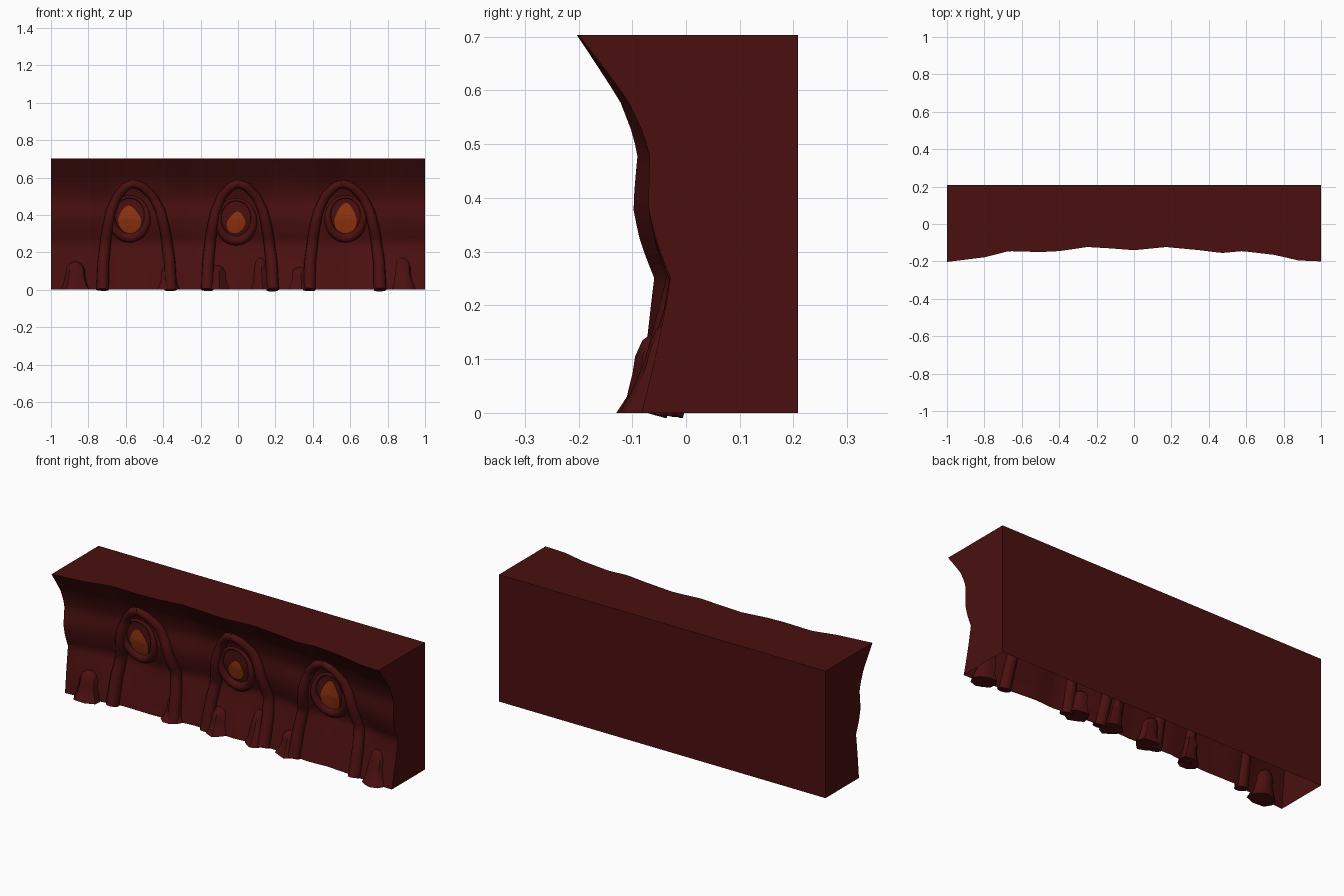
import bpy, bmesh, math, random
from mathutils import Vector

random.seed(4)
cube = bpy.data.objects.get("Cube")
if cube:
    bpy.data.objects.remove(cube, do_unlink=True)


def material(name, colour):
    m = bpy.data.materials.new(name)
    m.use_nodes = True
    m.diffuse_color = (*colour, 1)
    m.node_tree.nodes["Principled BSDF"].inputs["Base Color"].default_value = (*colour, 1)
    return m


FLESH = material("dark red flesh", (0.07, 0.005, 0.005))
GLOW = material("burnt orange", (0.30, 0.036, 0.005))
BACK, TOP = 0.208, 0.703

# Front face: height profile, and how far the top edge is set back along the length
PROFILE = [(0, -.085), (.1, -.06), (.18, -.04), (.25, -.025), (.32, -.05), (.38, -.065),
           (.48, -.066), (.52, -.08), (.58, -.11), (.64, -.155), (TOP, -.203)]
SETBACK = [(-1, 0), (-.8, .025), (-.67, .058), (-.5, .053), (-.4, .058), (-.25, .08),
           (-.13, .073), (0, .063), (.17, .08), (.35, .063), (.47, .048), (.58, .058),
           (.75, .038), (.88, .008), (1, .003)]


def lerp(table, t):
    for (a, u), (b, v) in zip(table, table[1:]):
        if t <= b:
            return u + (v - u) * max(0, t - a) / (b - a)
    return table[-1][1]


def wall_y(x, z):
    bulge = math.sin(math.pi * min(1, max(0, z / TOP)))
    ripple = 0.008 * math.sin(9 * x + 6 * z) - 0.03 * max(0, -x)
    return lerp(PROFILE, z) + lerp(SETBACK, x) * (.7 + .3 * z / TOP) + ripple * bulge


def finish(obj, mat, angle=35):
    obj.data.materials.clear()
    obj.data.materials.append(mat)
    bpy.ops.object.select_all(action='DESELECT')
    obj.select_set(True)
    bpy.context.view_layer.objects.active = obj
    bpy.ops.object.shade_smooth_by_angle(angle=math.radians(angle))


def mesh_object(name, bm, mat, angle=35):
    bmesh.ops.recalc_face_normals(bm, faces=bm.faces)
    me = bpy.data.meshes.new(name)
    bm.to_mesh(me)
    bm.free()
    obj = bpy.data.objects.new(name, me)
    bpy.context.collection.objects.link(obj)
    finish(obj, mat, angle)
    return obj


def skin(bm, rows, closed=False):
    """Join successive rows of vertices with quads."""
    for a, b in zip(rows, rows[1:]):
        n = len(a)
        for i in range(n if closed else n - 1):
            j = (i + 1) % n
            bm.faces.new((a[i], a[j], b[j], b[i]))


def tube(name, points, radii, closed=False):
    """Round rope through the points, turned into a mesh."""
    cu = bpy.data.curves.new(name, 'CURVE')
    cu.dimensions = '3D'
    cu.bevel_depth = 1
    cu.bevel_resolution = 3
    cu.use_fill_caps = not closed
    sp = cu.splines.new('POLY')
    sp.points.add(len(points) - 1)
    sp.use_cyclic_u = closed
    for p, co, r in zip(sp.points, points, radii):
        p.co = (*co, 1)
        p.radius = r
    obj = bpy.data.objects.new(name, cu)
    bpy.context.collection.objects.link(obj)
    bpy.ops.object.select_all(action='DESELECT')
    obj.select_set(True)
    bpy.context.view_layer.objects.active = obj
    bpy.ops.object.convert(target='MESH')
    finish(bpy.context.object, FLESH, 60)


# Wall: rippled front, flat top, back and ends, open underneath
bm = bmesh.new()
xs = [i / 40 - 1 for i in range(81)]
zs = [TOP * i / 28 for i in range(29)]
rows = [[bm.verts.new((x, wall_y(x, z), z)) for x in xs] for z in zs]
rows += [[bm.verts.new((x, BACK, z)) for x in xs] for z in (TOP, 0)]
skin(bm, rows)
for end in (0, -1):
    bm.faces.new([r[end] for r in rows])
mesh_object("wall", bm, FLESH)

# Pointed arches: two tapering ribs that cross at the peak
ARCHES = [(-.56, -.165, .20), (0, -.165, .185), (.56, -.18, .20)]
SWEEP = [(0, 1), (.15, .97), (.3, .87), (.42, .73), (.5, .52), (.555, .22), (.57, -.05)]
for k, (cx, left, right) in enumerate(ARCHES):
    for side, foot in (("right", left), ("left", right)):
        pts, radii = [], []
        for i in range(25):
            z = .57 * math.sin(i / 24 * math.pi / 2)
            x = cx + foot * lerp(SWEEP, z)
            pts.append(Vector((x, wall_y(x, z) - .008, z)))
            radii.append(.034 - .014 * i / 24)
        tube(f"arch_rib_{side}_{k}", pts, radii)

# Eyes: sagging lid ring, thick below and thin above, with a pointed glowing plate
EYES = [(-.58, .375, .062, .075, .15), (-.01, .36, .05, .058, -.3), (.575, .375, .06, .09, -.05)]
for k, (cx, cz, w, h, lean) in enumerate(EYES):
    pts, radii = [], []
    for i in range(32):
        a = math.tau * i / 32
        x, z = cx + .095 * math.cos(a), cz + .012 + .11 * math.sin(a)
        pts.append((x, wall_y(x, z) - .004, z))
        radii.append(.017 - .009 * math.sin(a))
    tube(f"eyelid_{k}", pts, radii, closed=True)

    bm = bmesh.new()
    rings = []
    for s in (.02, .35, .7, 1):
        ring = []
        for i in range(24):
            a = math.tau * i / 24
            up = math.sin(a)
            x = cx + s * w * math.cos(a) * (1 - .35 * max(0, up)) - s * lean * h * up * .5
            z = cz + s * h * up
            ring.append(bm.verts.new((x, wall_y(x, z) - .007, z)))
        rings.append(ring)
    skin(bm, rings, closed=True)
    bm.faces.new(rings[0])
    mesh_object(f"eye_{k}", bm, GLOW, 60)

# Stumps: lumpy growths along the foot of the wall
STUMPS = [(-.87, .15, .085), (-.37, .13, .06), (-.11, .13, .068),
          (.12, .17, .062), (.33, .12, .06), (.88, .17, .066)]
SHAPE = [(0, 1), (.2, .8), (.5, .66), (.7, .66), (.9, .5), (1, .2)]
for k, (cx, height, width) in enumerate(STUMPS):
    bm = bmesh.new()
    rings = []
    lumps = [random.uniform(.82, 1.15) for _ in range(9)]
    for t, s in SHAPE:
        z = height * t
        cy = wall_y(cx, z) + .005
        ring = []
        for i, lump in enumerate(lumps):
            a = math.tau * i / len(lumps)
            r = s * lump * random.uniform(.94, 1.06)
            ring.append(bm.verts.new((cx + width * r * math.cos(a),
                                      cy + .055 * r * math.sin(a), z)))
        rings.append(ring)
    skin(bm, rings, closed=True)
    bm.faces.new(rings[0])
    bm.faces.new(rings[-1])
    mesh_object(f"stump_{k}", bm, FLESH, 40)
